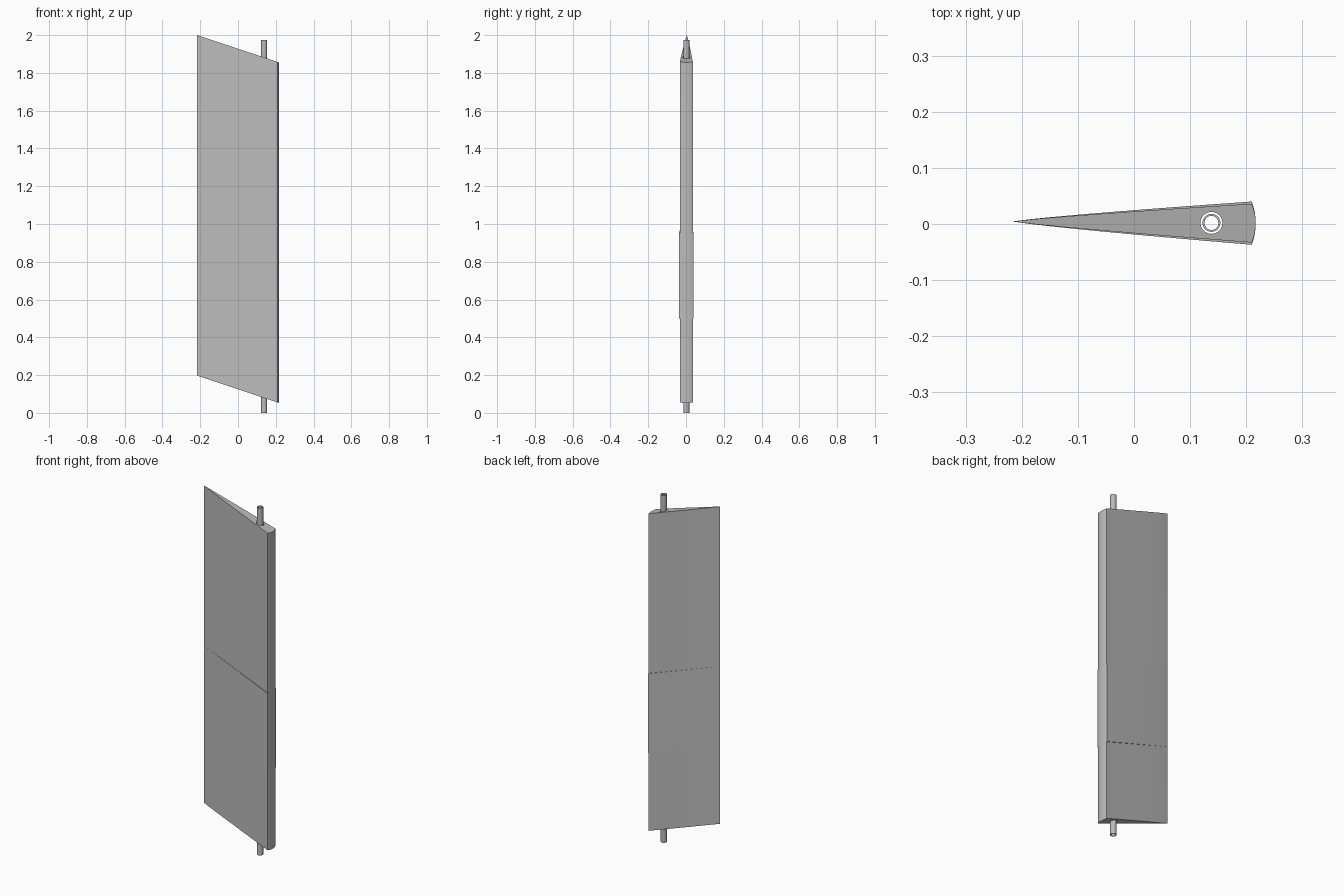
import bpy, bmesh, math

cube = bpy.data.objects.get("Cube")
if cube:
    bpy.data.objects.remove(cube)

grey = bpy.data.materials.new("plain grey")
grey.use_nodes = True
colour = (0.5, 0.5, 0.5, 1)
grey.diffuse_color = colour
grey.node_tree.nodes["Principled BSDF"].inputs["Base Color"].default_value = colour

TAIL, SHOULDER, NOSE = -0.217, 0.21, 0.217
SLOPE = -0.333
PIN = (0.138, 0.002)


def add_object(name, bm):
    bmesh.ops.recalc_face_normals(bm, faces=bm.faces)
    mesh = bpy.data.meshes.new(name)
    bm.to_mesh(mesh)
    bm.free()
    mesh.materials.append(grey)
    obj = bpy.data.objects.new(name, mesh)
    bpy.context.collection.objects.link(obj)
    return obj


def smooth(obj):
    bpy.ops.object.select_all(action='DESELECT')
    obj.select_set(True)
    bpy.context.view_layer.objects.active = obj
    bpy.ops.object.shade_smooth_by_angle(angle=math.radians(30))


def foil_outline(half):
    """Wedge with gently bowed sides, a sharp tail and a rounded nose."""
    side = []
    for i in range(1, 13):
        t = i / 12
        mid = 0.0045 - 0.003 * t
        side.append((TAIL + (SHOULDER - TAIL) * t, mid, half * t ** 0.85))
    nose = []
    for i in range(1, 8):
        s = 1 - i / 4
        nose.append((SHOULDER + (NOSE - SHOULDER) * (1 - s * s), 0.0015 + half * s))
    lower = [(x, m - h) for x, m, h in side]
    upper = [(x, m + h) for x, m, h in side]
    return [(TAIL, 0.0045)] + upper + nose + lower[::-1]


def loft(bm, rings, closed=False):
    """Join rings of points with quads; cap the ends or close into a loop."""
    loops = [[bm.verts.new(p) for p in ring] for ring in rings]
    n = len(loops[0])
    pairs = list(zip(loops, loops[1:]))
    if closed:
        pairs.append((loops[-1], loops[0]))
    for a, b in pairs:
        for i in range(n):
            j = (i + 1) % n
            bm.faces.new((a[i], a[j], b[j], b[i]))
    if not closed:
        bm.faces.new(loops[0][::-1])
        bm.faces.new(loops[-1])


def circle(radius, z, n=32):
    return [(PIN[0] + radius * math.cos(math.tau * i / n),
             PIN[1] + radius * math.sin(math.tau * i / n), z) for i in range(n)]


# Blade with slanted ends and a slightly thicker middle band
thin, thick = 0.0345, 0.0385
sections = [(0.055, thin), (0.5, thin), (0.5, thick),
            (0.95, thick), (0.95, thin), (1.858, thin)]
bm = bmesh.new()
loft(bm, [[(x, y, z + SLOPE * (x - SHOULDER)) for x, y in foil_outline(h)]
          for z, h in sections])
blade = add_object("blade", bm)

# Bore through the blade for the shaft
bm = bmesh.new()
loft(bm, [circle(0.0195, -0.1), circle(0.0195, 2.1)])
cutter = add_object("bore_cutter", bm)
cutter.hide_render = True
mod = blade.modifiers.new("bore", 'BOOLEAN')
mod.operation = 'DIFFERENCE'
mod.solver = 'EXACT'
mod.object = cutter
bpy.context.view_layer.objects.active = blade
bpy.ops.object.modifier_apply(modifier=mod.name)
bpy.data.objects.remove(cutter)
smooth(blade)

# Hollow pivot shaft
bm = bmesh.new()
loft(bm, [circle(0.016, 0), circle(0.016, 1.975),
          circle(0.0125, 1.975), circle(0.0125, 0)], closed=True)
smooth(add_object("pivot_tube", bm))
